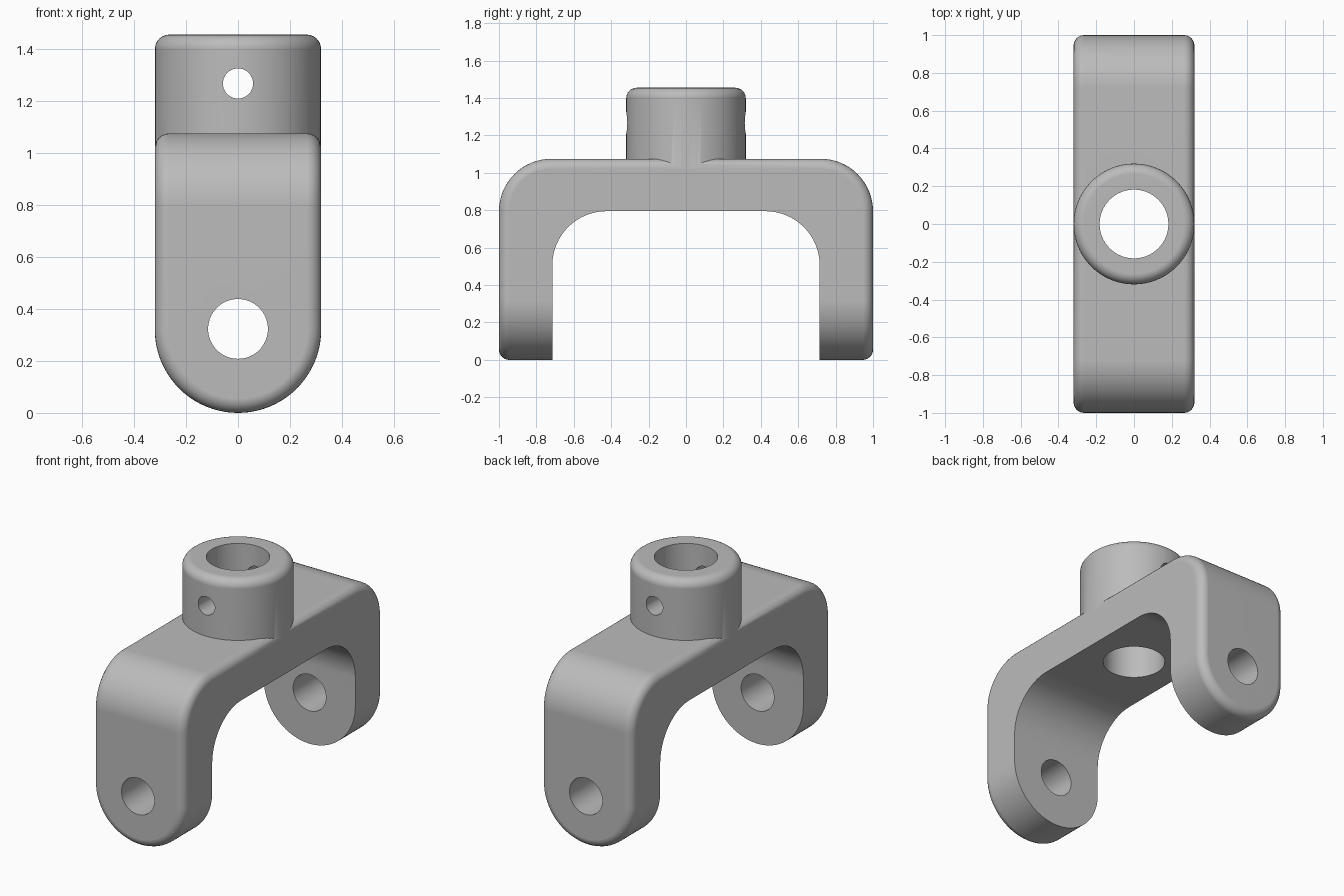
import bpy, bmesh, math
from mathutils import Matrix

if "Cube" in bpy.data.objects:
    bpy.data.objects.remove(bpy.data.objects["Cube"])

HALF_W, TOP, FILLET = 0.32, 1.075, 0.055
BOSS_R, BOSS_TOP = 0.3195, 1.455

steel = bpy.data.materials.new("plain grey")
steel.use_nodes = True
grey = (0.5, 0.5, 0.5, 1)
steel.diffuse_color = grey
steel.node_tree.nodes["Principled BSDF"].inputs["Base Color"].default_value = grey


def arc(cu, cv, r, start, end, n):
    """Points along an arc, angles in degrees."""
    angles = [math.radians(start + (end - start) * i / n) for i in range(n + 1)]
    return [(cu + r * math.cos(a), cv + r * math.sin(a)) for a in angles]


def new_object(name, bm):
    bmesh.ops.recalc_face_normals(bm, faces=bm.faces)
    mesh = bpy.data.meshes.new(name)
    bm.to_mesh(mesh)
    bm.free()
    mesh.materials.append(steel)
    obj = bpy.data.objects.new(name, mesh)
    bpy.context.collection.objects.link(obj)
    return obj


def prism(name, points, axis, half):
    """Extrude a (u, z) outline symmetrically along x or y."""
    bm = bmesh.new()
    place = (lambda u, z: (-half, u, z)) if axis == "X" else (lambda u, z: (u, -half, z))
    face = bm.faces.new([bm.verts.new(place(u, z)) for u, z in points])
    extruded = bmesh.ops.extrude_face_region(bm, geom=[face])["geom"]
    shift = (2 * half, 0, 0) if axis == "X" else (0, 2 * half, 0)
    bmesh.ops.translate(bm, vec=shift, verts=[v for v in extruded if isinstance(v, bmesh.types.BMVert)])
    return new_object(name, bm)


def cylinder(name, r, length, z, axis="Z", segments=64):
    bm = bmesh.new()
    turn = Matrix.Rotation(math.pi / 2, 4, "X") if axis == "Y" else Matrix()
    bmesh.ops.create_cone(bm, cap_ends=True, segments=segments, radius1=r, radius2=r,
                          depth=length, matrix=Matrix.Translation((0, 0, z)) @ turn)
    return new_object(name, bm)


def combine(target, tool, operation):
    """Apply a boolean and remove the tool."""
    mod = target.modifiers.new("combine", "BOOLEAN")
    mod.operation, mod.object, mod.solver = operation, tool, "EXACT"
    bpy.context.view_layer.objects.active = target
    bpy.ops.object.modifier_apply(modifier=mod.name)
    bpy.data.objects.remove(tool)


def round_edges(obj, chooser, size, segments=6):
    bm = bmesh.new()
    bm.from_mesh(obj.data)
    bm.normal_update()
    edges = [e for e in bm.edges if len(e.link_faces) == 2 and chooser(e)]
    bmesh.ops.bevel(bm, geom=edges, offset=size, offset_type="OFFSET", segments=segments,
                    profile=0.5, affect="EDGES", clamp_overlap=False)
    bm.to_mesh(obj.data)
    bm.free()


# Forked body: a thick arch with rounded shoulders
outer = [(1, -0.1)] + arc(0.72, TOP - 0.28, 0.28, 0, 90, 16)
inner = arc(0.425, 0.505, 0.29, 90, 0, 16) + [(0.715, -0.1)]
right_half = outer[::-1]
profile = outer + [(-u, z) for u, z in right_half] + [(-u, z) for u, z in inner[::-1]] + inner
yoke = prism("yoke", profile, "X", HALF_W + 0.1)

# Front silhouette: straight sides and half-round leg ends
silhouette = [(HALF_W, 1.3), (-HALF_W, 1.3)] + arc(0, HALF_W, HALF_W, 180, 360, 40)
combine(yoke, prism("silhouette_tool", silhouette, "Y", 1.2), "INTERSECT")


# Soft edge along the outside of the arch and leg ends
def is_outer(face):
    n, c = face.normal, face.calc_center_median()
    return abs(n.x) < 0.01 and (n.z > 0.99 or n.y * c.y > 0.01)


round_edges(yoke, lambda e: is_outer(e.link_faces[0]) != is_outer(e.link_faces[1]), FILLET)

# Round socket on top, with a softened upper rim
base = 0.92
socket = cylinder("socket_tool", BOSS_R, BOSS_TOP - base, (BOSS_TOP + base) / 2, segments=96)
round_edges(socket, lambda e: all(v.co.z > BOSS_TOP - 0.01 for v in e.verts), FILLET)
combine(yoke, socket, "UNION")

# Socket bore, cross pin hole and leg pin holes
combine(yoke, cylinder("bore_tool", 0.182, 2, 1.4), "DIFFERENCE")
combine(yoke, cylinder("cross_hole_tool", 0.058, 1, 1.267, "Y", 40), "DIFFERENCE")
combine(yoke, cylinder("pin_hole_tool", 0.115, 3, 0.323, "Y"), "DIFFERENCE")

# Smooth shading with crisp edges
bpy.ops.object.select_all(action="DESELECT")
yoke.select_set(True)
bpy.context.view_layer.objects.active = yoke
bpy.ops.object.shade_smooth_by_angle(angle=math.radians(35))
weighted = yoke.modifiers.new("even shading", "WEIGHTED_NORMAL")
weighted.keep_sharp = True
